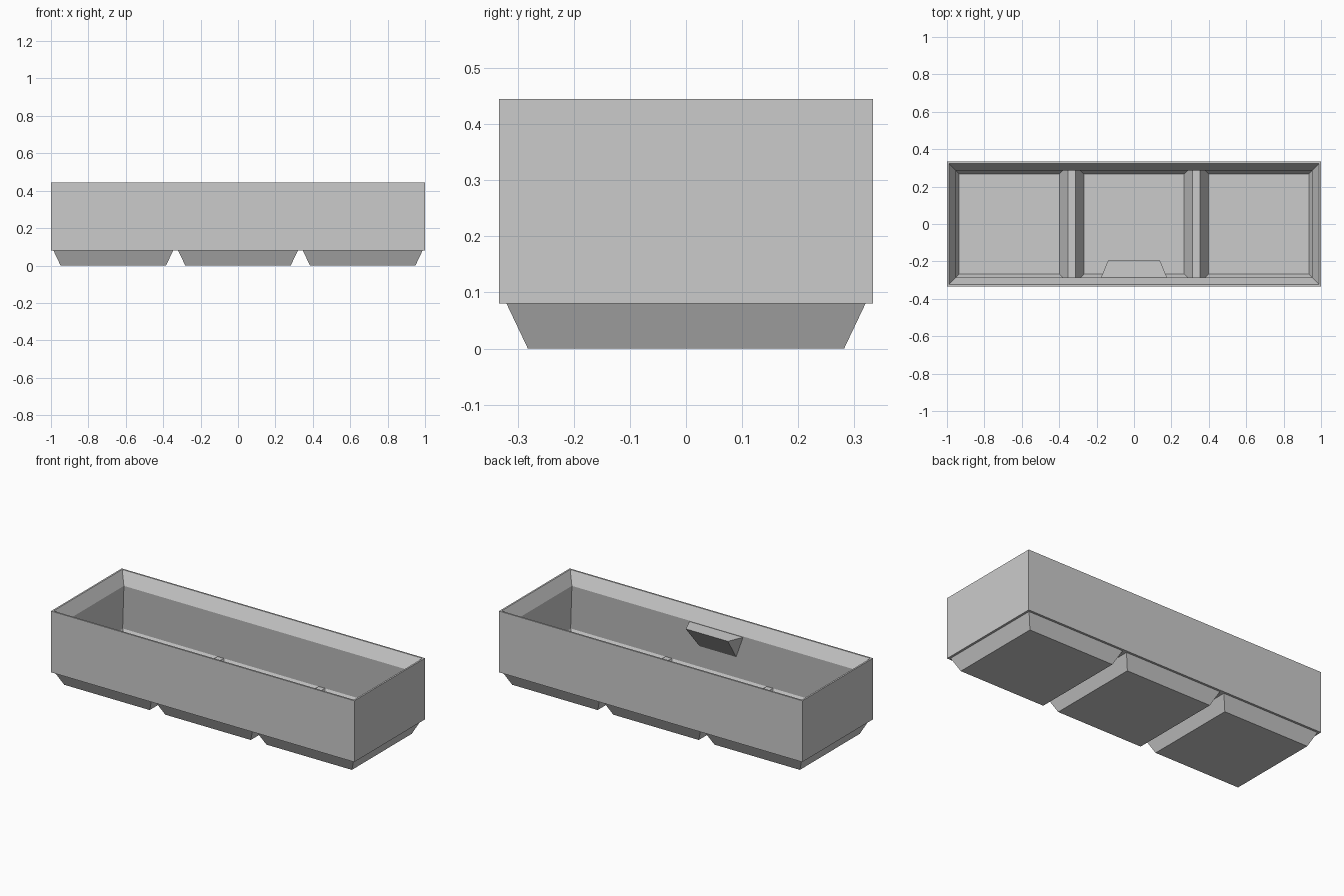
import bpy
import bmesh

default_cube = bpy.data.objects.get("Cube")
if default_cube:
    bpy.data.objects.remove(default_cube, do_unlink=True)

HALF_X, HALF_Y = 1.0, 0.333
CELL = 2 / 3

grey = bpy.data.materials.new("plain grey")
grey.use_nodes = True
colour = (0.6, 0.6, 0.6, 1)
grey.diffuse_color = colour
grey.node_tree.nodes["Principled BSDF"].inputs["Base Color"].default_value = colour


def finish(name, bm):
    bmesh.ops.recalc_face_normals(bm, faces=bm.faces)
    mesh = bpy.data.meshes.new(name)
    bm.to_mesh(mesh)
    bm.free()
    mesh.materials.append(grey)
    obj = bpy.data.objects.new(name, mesh)
    bpy.context.collection.objects.link(obj)
    return obj


def rect_loft(name, rings, centre_x=0, ring_closed=False):
    """Skin rectangles (half x, half y, z); close into a loop or cap both ends."""
    bm = bmesh.new()
    loops = [[bm.verts.new((centre_x + sx * hx, sy * hy, z))
              for sx, sy in ((-1, -1), (1, -1), (1, 1), (-1, 1))]
             for hx, hy, z in rings]
    pairs = list(zip(loops, loops[1:]))
    if ring_closed:
        pairs.append((loops[-1], loops[0]))
    else:
        bm.faces.new(loops[0])
        bm.faces.new(loops[-1])
    for a, b in pairs:
        for i in range(4):
            j = (i + 1) % 4
            bm.faces.new((a[i], a[j], b[j], b[i]))
    return finish(name, bm)


# Outer walls with the sloped stacking lip, as (inset, height)
wall_profile = [(0.013, 0.08), (0, 0.08), (0, 0.445),
                (0.01, 0.445), (0.048, 0.372), (0.02, 0.1)]
rect_loft("walls", [(HALF_X - i, HALF_Y - i, z) for i, z in wall_profile],
          ring_closed=True)

# Hollow tapered feet, as (half width, height) from inner floor to underside
foot_profile = [(0.268, 0.012), (0.313, 0.1), (0.32, 0.08), (0.282, 0)]
for side, label in ((-1, "right"), (0, "middle"), (1, "left")):
    rect_loft(label + "_foot", [(h, h, z) for h, z in foot_profile], side * CELL)

# Low ridges joining neighbouring feet
for side, label in ((-1, "right"), (1, "left")):
    rect_loft(label + "_floor_ridge",
              [(0.0205, 0.32, 0.08), (0.0205, 0.32, 0.1)], side * CELL / 2)

# Wedge-shaped label shelf on the inside of the front wall
bm = bmesh.new()
right, left = [[bm.verts.new((side * x, y, z)) for x, y, z in
                ((0.176, -0.285, 0.367), (0.139, -0.196, 0.367), (0.12, -0.303, 0.225))]
               for side in (-1, 1)]
bm.faces.new(right)
bm.faces.new(left)
for i in range(3):
    j = (i + 1) % 3
    bm.faces.new((right[i], right[j], left[j], left[i]))
finish("label_shelf", bm)
